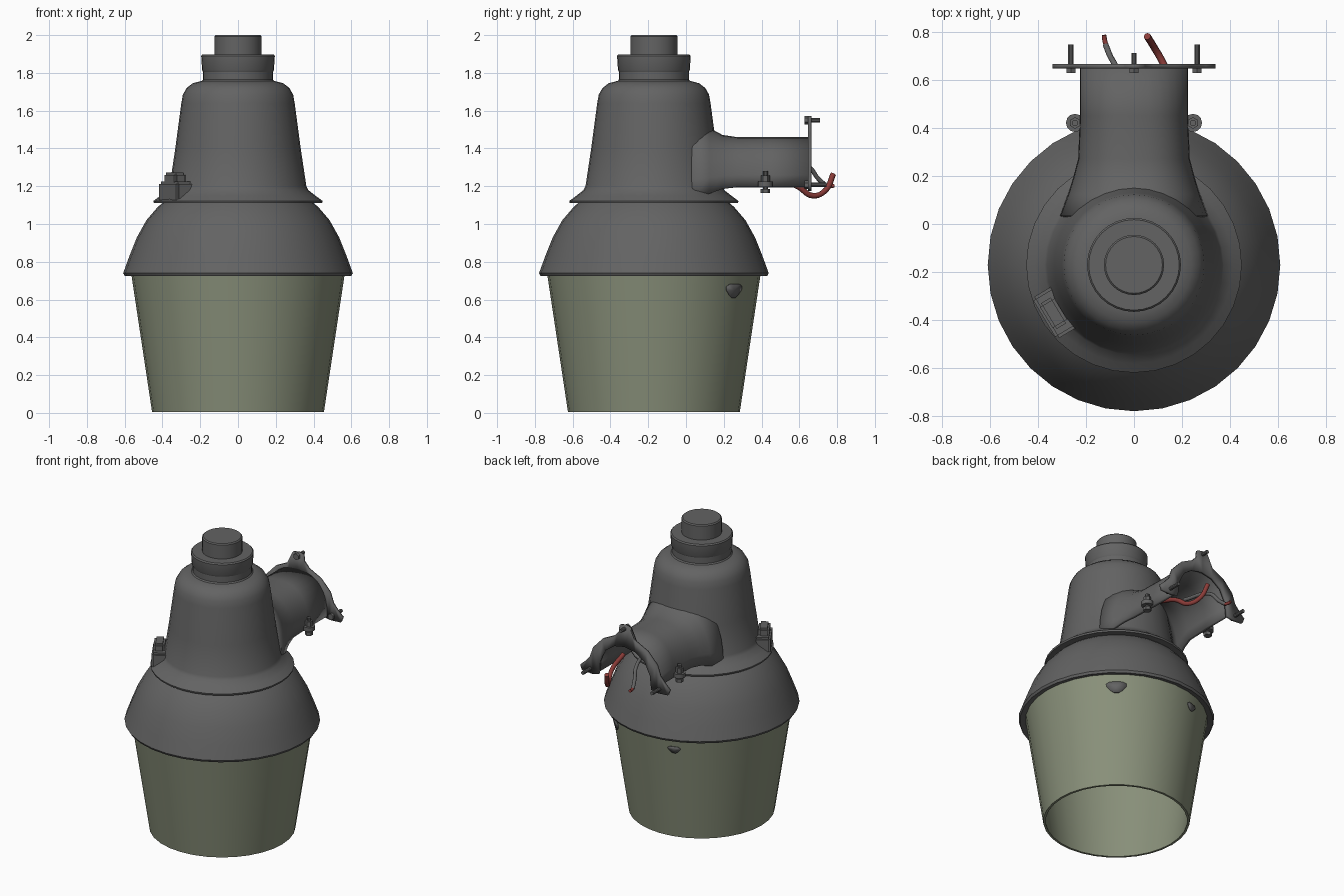
import bpy, bmesh, math
from mathutils import Vector, Matrix

cube = bpy.data.objects.get("Cube")
if cube:
    bpy.data.objects.remove(cube)

AXIS_Y = -0.17   # the lamp body turns about this line
SEGMENTS = 32


def material(name, colour):
    m = bpy.data.materials.new(name)
    m.use_nodes = True
    m.diffuse_color = (*colour, 1)
    bsdf = next(n for n in m.node_tree.nodes if n.type == 'BSDF_PRINCIPLED')
    bsdf.inputs["Base Color"].default_value = (*colour, 1)
    return m


GREY = material("dark grey metal", (0.125, 0.125, 0.125))
GLASS = material("olive glass", (0.25, 0.28, 0.195))
RED = material("red insulation", (0.26, 0.045, 0.04))


def finish(name, bm, mat, thickness=0, offset=-1, angle=35):
    """Turn a bmesh into a smooth-shaded object."""
    bmesh.ops.recalc_face_normals(bm, faces=bm.faces)
    me = bpy.data.meshes.new(name)
    bm.to_mesh(me)
    bm.free()
    me.materials.append(mat)
    ob = bpy.data.objects.new(name, me)
    bpy.context.collection.objects.link(ob)
    if thickness:
        mod = ob.modifiers.new("thickness", 'SOLIDIFY')
        mod.thickness = thickness
        mod.offset = offset
    bpy.ops.object.select_all(action='DESELECT')
    bpy.context.view_layer.objects.active = ob
    ob.select_set(True)
    bpy.ops.object.shade_smooth_by_angle(angle=math.radians(angle))
    return ob


def lathe(name, profile, mat, closed=False):
    """Spin (radius, height) points about the lamp axis."""
    bm = bmesh.new()
    verts = [bm.verts.new((r, 0, z)) for r, z in profile]
    pairs = list(zip(verts, verts[1:]))
    if closed:
        pairs.append((verts[-1], verts[0]))
    edges = [bm.edges.new(p) for p in pairs]
    bmesh.ops.spin(bm, geom=verts + edges, cent=(0, 0, 0), axis=(0, 0, 1),
                   angle=math.tau, steps=SEGMENTS, use_duplicate=False)
    bmesh.ops.remove_doubles(bm, verts=bm.verts, dist=0.0005)
    bmesh.ops.translate(bm, verts=bm.verts, vec=(0, AXIS_Y, 0))
    return finish(name, bm, mat)


def rod(name, start, end, radius, sides=10, mat=GREY):
    a, b = Vector(start), Vector(end)
    bm = bmesh.new()
    turn = (b - a).to_track_quat('Z', 'Y').to_matrix().to_4x4()
    bmesh.ops.create_cone(bm, cap_ends=True, segments=sides, radius1=radius,
                          radius2=radius, depth=(b - a).length,
                          matrix=Matrix.Translation((a + b) / 2) @ turn)
    return finish(name, bm, mat)


def box(name, centre, size, angle, bevel):
    bm = bmesh.new()
    m = (Matrix.Translation(centre) @ Matrix.Rotation(angle, 4, 'Z')
         @ Matrix.Diagonal((*size, 1)))
    bmesh.ops.create_cube(bm, size=1, matrix=m)
    bmesh.ops.bevel(bm, geom=bm.edges[:], offset=bevel, segments=2, affect='EDGES')
    return finish(name, bm, GREY)


def wire(name, points, radius, mat):
    curve = bpy.data.curves.new(name, 'CURVE')
    curve.dimensions = '3D'
    curve.bevel_depth = radius
    curve.bevel_resolution = 2
    curve.resolution_u = 6
    curve.use_fill_caps = True
    spline = curve.splines.new('BEZIER')
    spline.bezier_points.add(len(points) - 1)
    for bp, co in zip(spline.bezier_points, points):
        bp.co = co
        bp.handle_left_type = bp.handle_right_type = 'AUTO'
    curve.materials.append(mat)
    ob = bpy.data.objects.new(name, curve)
    bpy.context.collection.objects.link(ob)


# Open-bottomed glass refractor
lathe("glass_refractor", [(0.455, 0.005), (0.565, 0.735), (0.55, 0.735), (0.44, 0.005)],
      GLASS, closed=True)

# Skirt dome with a closed underside
lathe("skirt_dome", [(0, 0.76), (0.54, 0.74), (0.6, 0.725), (0.608, 0.74), (0.575, 0.83),
                     (0.535, 0.93), (0.485, 1.02), (0.425, 1.09), (0.39, 1.12), (0, 1.12)], GREY)

# Tapered housing with its lip and rounded shoulder
lathe("upper_housing", [(0, 1.11), (0.445, 1.11), (0.448, 1.122), (0.41, 1.15), (0.372, 1.18),
                        (0.362, 1.2), (0.332, 1.4), (0.3, 1.64), (0.292, 1.685), (0.272, 1.72),
                        (0.24, 1.745), (0.195, 1.757), (0, 1.76)], GREY)

# Collar and light-sensor cap
lathe("neck", [(0.198, 1.75), (0.185, 1.765), (0.185, 1.81)], GREY)
lathe("collar", [(0, 1.805), (0.185, 1.805), (0.19, 1.815), (0.195, 1.89), (0.188, 1.898), (0, 1.898)],
      GREY)
lathe("sensor_cap", [(0.125, 1.89), (0.125, 1.993), (0.118, 2.0), (0, 2.0)], GREY)

# Worn spots on the glass, following its curve
for number, (centre_angle, half_width) in enumerate(((50, 0.062), (107, 0.04))):
    bm = bmesh.new()
    ring = []
    for i in range(14):
        t = math.tau * i / 14
        wobble = half_width * (1 + 0.15 * math.sin(3 * t))
        z = 0.65 + 0.6 * wobble * math.sin(t)
        r = 0.4575 + 0.151 * z
        a = math.radians(centre_angle) + wobble * math.cos(t) / r
        ring.append(bm.verts.new((r * math.cos(a), AXIS_Y + r * math.sin(a), z)))
    a = math.radians(centre_angle)
    r = 0.4575 + 0.151 * 0.65
    mid = bm.verts.new((r * math.cos(a), AXIS_Y + r * math.sin(a), 0.65))
    for p, q in zip(ring, ring[1:] + ring[:1]):
        bm.faces.new((mid, p, q))
    finish(f"glass_spot_{number + 1}", bm, GREY, thickness=0.004, offset=0)

# Arched mounting arm, open below and flared into the housing
sections = [(0.03, 0.3, 1.56, 1.13), (0.12, 0.265, 1.5, 1.16), (0.19, 0.243, 1.462, 1.185),
            (0.27, 0.222, 1.45, 1.195), (0.45, 0.215, 1.45, 1.195), (0.655, 0.215, 1.45, 1.195)]
bm = bmesh.new()
rows = []
for y, half, top, bottom in sections:
    row = []
    for i in range(17):
        t = math.pi * i / 16
        c, s = math.cos(t), math.sin(t)
        x = math.copysign(abs(c) ** 0.8, c) * half
        row.append(bm.verts.new((x, y, bottom + (top - bottom) * max(s, 0) ** 0.85)))
    rows.append(row)
for r1, r2 in zip(rows, rows[1:]):
    for i in range(16):
        bm.faces.new((r1[i], r1[i + 1], r2[i + 1], r2[i]))
arm = finish("mounting_arm", bm, GREY, thickness=0.02, offset=0)

# Three-eared wall flange
outer = [(0.2, 1.185), (0.245, 1.175), (0.325, 1.18), (0.338, 1.215), (0.3, 1.25), (0.265, 1.29),
         (0.24, 1.36), (0.17, 1.435), (0.08, 1.48), (0.045, 1.52), (0.04, 1.565), (0, 1.573)]
inner = [(0, 1.425), (0.08, 1.41), (0.15, 1.36), (0.19, 1.28)]
bm = bmesh.new()
outline = outer + [(-x, z) for x, z in outer[-2::-1]]
outline += [(-x, z) for x, z in inner[:0:-1]] + inner
bm.faces.new([bm.verts.new((x, 0.655, z)) for x, z in outline])
bmesh.ops.triangulate(bm, faces=bm.faces[:])
finish("wall_flange", bm, GREY, thickness=0.018, offset=0)

# Flange bolts
for label, x, z, tip in (("top", 0, 1.55, 0.71), ("left", 0.262, 1.207, 0.745),
                         ("right", -0.262, 1.207, 0.745)):
    rod(f"flange_bolt_{label}", (x, 0.64, z), (x, tip, z), 0.012)
    rod(f"flange_bolt_head_{label}", (x, 0.627, z), (x, 0.65, z), 0.022, 6)

# Clamp ears and their bolts on both sides of the arm
for label, side in (("left", 1), ("right", -1)):
    x = side * 0.245
    rod(f"clamp_ear_{label}", (x, 0.42, 1.197), (x, 0.42, 1.225), 0.038, 12)
    rod(f"clamp_bolt_{label}", (x, 0.42, 1.17), (x, 0.42, 1.28), 0.013)
    rod(f"clamp_nut_{label}", (x, 0.42, 1.222), (x, 0.42, 1.258), 0.024, 6)
    rod(f"clamp_head_{label}", (x, 0.42, 1.163), (x, 0.42, 1.185), 0.026, 6)

# Latch on the front right of the lip
latch_angle = math.radians(211)
for name, radius, z, size in (("latch_base", 0.37, 1.17, (0.13, 0.2, 0.11)),
                              ("latch_catch", 0.39, 1.24, (0.07, 0.125, 0.065))):
    centre = (radius * math.cos(latch_angle), AXIS_Y + radius * math.sin(latch_angle), z)
    box(name, centre, size, latch_angle, 0.012)

# Supply wires
wire("red_wire", [(0.16, 0.45, 1.25), (0.15, 0.59, 1.2), (0.12, 0.67, 1.15),
                  (0.08, 0.74, 1.18), (0.055, 0.78, 1.265)], 0.015, RED)
wire("grey_wire", [(-0.03, 0.45, 1.33), (-0.075, 0.65, 1.3), (-0.1, 0.7, 1.24),
                   (-0.118, 0.745, 1.2)], 0.012, GREY)
wire("grey_wire_red_end", [(-0.115, 0.74, 1.203), (-0.122, 0.765, 1.2), (-0.124, 0.785, 1.203)],
     0.01, RED)
